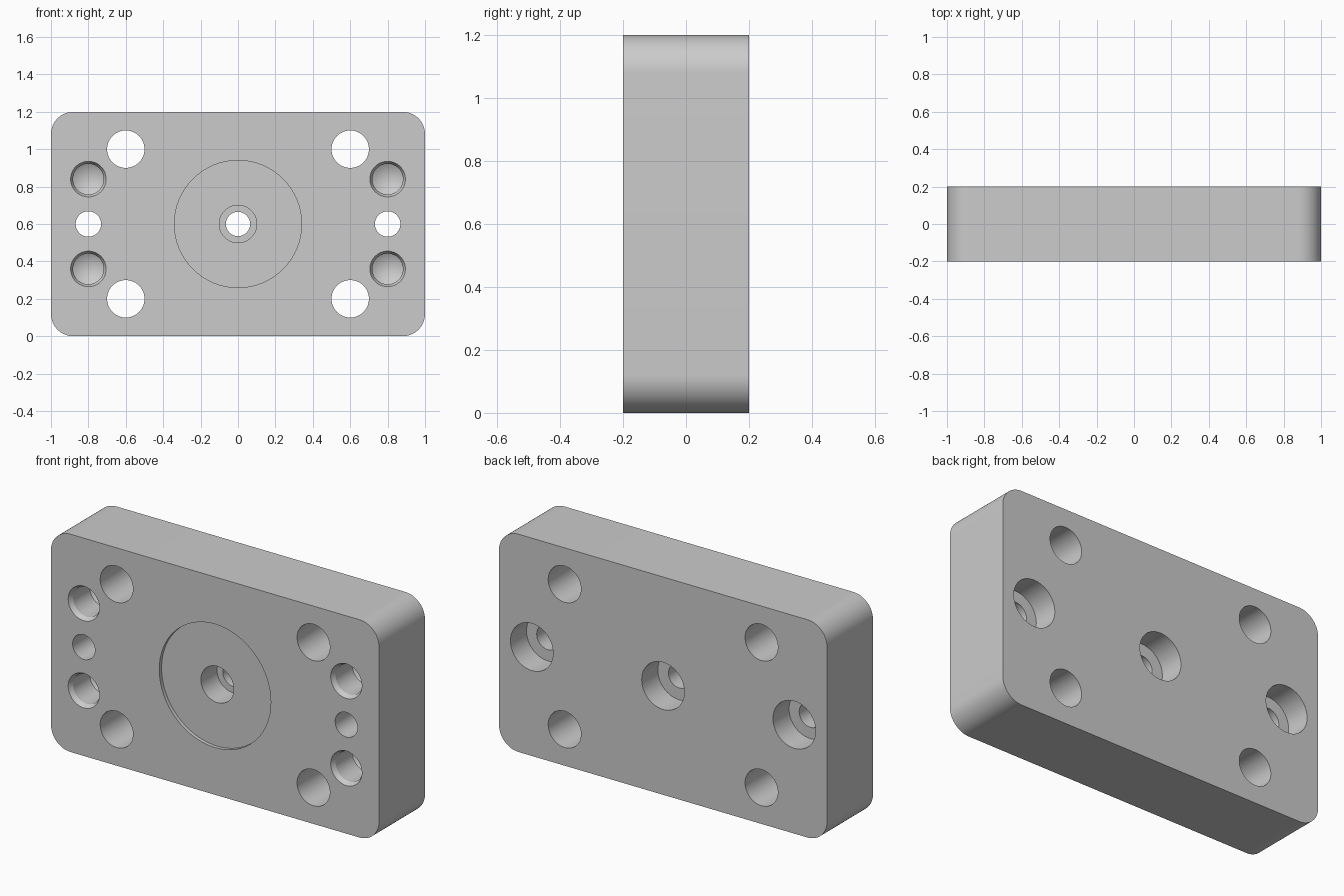
import bpy, bmesh, math

cube = bpy.data.objects.get("Cube")
if cube:
    bpy.data.objects.remove(cube, do_unlink=True)

W, D, H, R = 1.0, 0.2, 1.2, 0.12   # half width, half depth, height, corner radius
MID = H / 2
OUT = D + 0.05                     # cutters start beyond the faces

steel = bpy.data.materials.new("plain grey")
steel.use_nodes = True
grey = (0.6, 0.6, 0.6, 1)
steel.diffuse_color = grey
steel.node_tree.nodes["Principled BSDF"].inputs["Base Color"].default_value = grey


def make_object(name, bm):
    bmesh.ops.recalc_face_normals(bm, faces=bm.faces)
    mesh = bpy.data.meshes.new(name)
    bm.to_mesh(mesh)
    bm.free()
    mesh.materials.append(steel)
    obj = bpy.data.objects.new(name, mesh)
    bpy.context.collection.objects.link(obj)
    return obj


def add_bore(bm, x, z, profile, segments=64):
    """Closed solid of revolution along y from (radius, y) points."""
    previous = None
    for r, y in profile:
        count = segments if r > 0 else 1
        ring = [bm.verts.new((x + r * math.cos(math.tau * i / segments), y,
                              z + r * math.sin(math.tau * i / segments)))
                for i in range(count)]
        if previous is None:
            bm.faces.new(ring)
        else:
            for i in range(segments):
                j = (i + 1) % segments
                quad = [previous[i], previous[j]]
                quad += [ring[j], ring[i]] if count > 1 else [ring[0]]
                bm.faces.new(quad)
        previous = ring
    if len(previous) > 1:
        bm.faces.new(previous)


# Plate with rounded corners
bm = bmesh.new()
outline = []
for sx, sz, start in ((1, 1, 0), (-1, 1, 90), (-1, -1, 180), (1, -1, 270)):
    for i in range(17):
        a = math.radians(start + 90 * i / 16)
        outline.append(bm.verts.new((sx * (W - R) + R * math.cos(a), -D,
                                     MID + sz * (MID - R) + R * math.sin(a))))
front = bm.faces.new(outline)
side = bmesh.ops.extrude_face_region(bm, geom=[front])["geom"]
bmesh.ops.translate(bm, vec=(0, 2 * D, 0),
                    verts=[v for v in side if isinstance(v, bmesh.types.BMVert)])
plate = make_object("plate", bm)

# Bore shapes, listed from front to back
through = [(0.1, -OUT), (0.1, OUT)]
counterbored = [(0.068, -OUT), (0.068, 0.06), (0.13, 0.06), (0.13, OUT)]
centre = [(0.34, -OUT), (0.34, -0.18), (0.1, -0.18), (0.1, -0.04),
          (0.065, -0.04), (0.065, 0.06), (0.13, 0.06), (0.13, OUT)]
drilled = [(0.095, -OUT), (0.095, -D), (0.082, -0.175),
           (0.082, -0.03), (0, 0.02)]

bm = bmesh.new()
add_bore(bm, 0, MID, centre)
for s in (-1, 1):
    add_bore(bm, s * 0.8, MID, counterbored)
    for t in (-1, 1):
        add_bore(bm, s * 0.6, MID + t * 0.4, through)
        add_bore(bm, s * 0.8, MID + t * 0.24, drilled)
cutter = make_object("hole_cutter", bm)
cutter.hide_render = True

# Cut the holes, then discard the cutter
cut = plate.modifiers.new("holes", 'BOOLEAN')
cut.operation = 'DIFFERENCE'
cut.solver = 'EXACT'
cut.object = cutter
bpy.ops.object.select_all(action='DESELECT')
plate.select_set(True)
bpy.context.view_layer.objects.active = plate
bpy.ops.object.modifier_apply(modifier=cut.name)
bpy.data.objects.remove(cutter, do_unlink=True)
bpy.ops.object.shade_smooth_by_angle(angle=math.radians(25))
